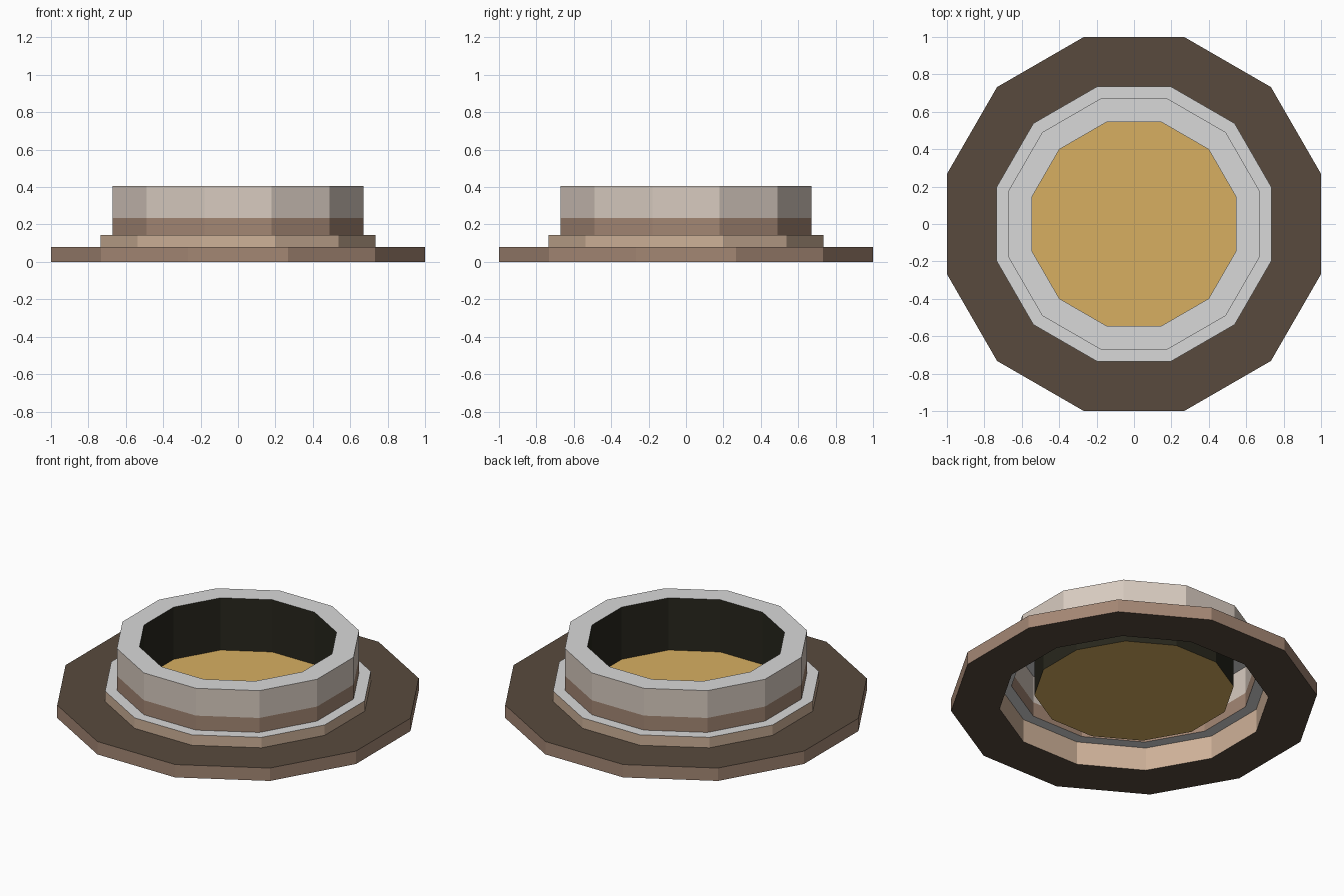
import bpy, math

if "Cube" in bpy.data.objects:
    bpy.data.objects.remove(bpy.data.objects["Cube"])

SIDES = 12


def material(name, rgb):
    """Flat colour from 0-255 screen values, stored as linear."""
    m = bpy.data.materials.new(name)
    lin = [((c / 255 + 0.055) / 1.055) ** 2.4 for c in rgb]
    m.diffuse_color = (*lin, 1.0)
    m.use_nodes = True
    m.node_tree.nodes["Principled BSDF"].inputs["Base Color"].default_value = m.diffuse_color
    return m


dark_brown = material("dark_brown", (88, 74, 61))
brown = material("brown", (164, 135, 116))
tan = material("tan", (207, 178, 153))
off_white = material("off_white", (216, 203, 192))
grey = material("light_grey", (216, 216, 216))
soot = material("soot", (39, 38, 28))
gold = material("gold", (215, 175, 97))


def ring(name, profile, mats):
    """Sweep a profile of (flat-to-centre distance, z) round a 12-gon.
    mats holds one material per profile segment."""
    verts, faces, idx = [], [], []
    slots = list(dict.fromkeys(mats))
    for r, z in profile:
        rad = r / math.cos(math.pi / SIDES)
        for j in range(SIDES):
            a = (j + 0.5) * 2 * math.pi / SIDES
            verts.append((rad * math.cos(a), rad * math.sin(a), z))
    for i, m in enumerate(mats):
        for j in range(SIDES):
            k = (j + 1) % SIDES
            a, b = i * SIDES, (i + 1) * SIDES
            faces.append((a + j, a + k, b + k, b + j))
            idx.append(slots.index(m))
    return make(name, verts, faces, slots, idx)


def make(name, verts, faces, slots, idx):
    me = bpy.data.meshes.new(name)
    me.from_pydata(verts, [], faces)
    for m in slots:
        me.materials.append(m)
    for p, i in zip(me.polygons, idx):
        p.material_index = i
    ob = bpy.data.objects.new(name, me)
    bpy.context.collection.objects.link(ob)
    return ob


# Wide flat base, open in the middle
ring("base_flange", [(0.735, 0), (1, 0), (1, 0.08), (0.735, 0.08)],
     [dark_brown, brown, dark_brown])

# Low step with a grey ledge on top
ring("step", [(0.735, 0), (0.735, 0.145), (0.67, 0.145)], [tan, grey])

# Drum: brown band, pale wall, grey rim, dark inside wall
ring("drum", [(0.67, 0.145), (0.67, 0.235), (0.67, 0.405), (0.545, 0.405), (0.545, 0.08)],
     [brown, off_white, grey, soot])

# Gold floor inside the drum
rad = 0.545 / math.cos(math.pi / SIDES)
angles = [(j + 0.5) * 2 * math.pi / SIDES for j in range(SIDES)]
make("floor_disc", [(rad * math.cos(a), rad * math.sin(a), 0.08) for a in angles],
     [tuple(range(SIDES))], [gold], [0])
